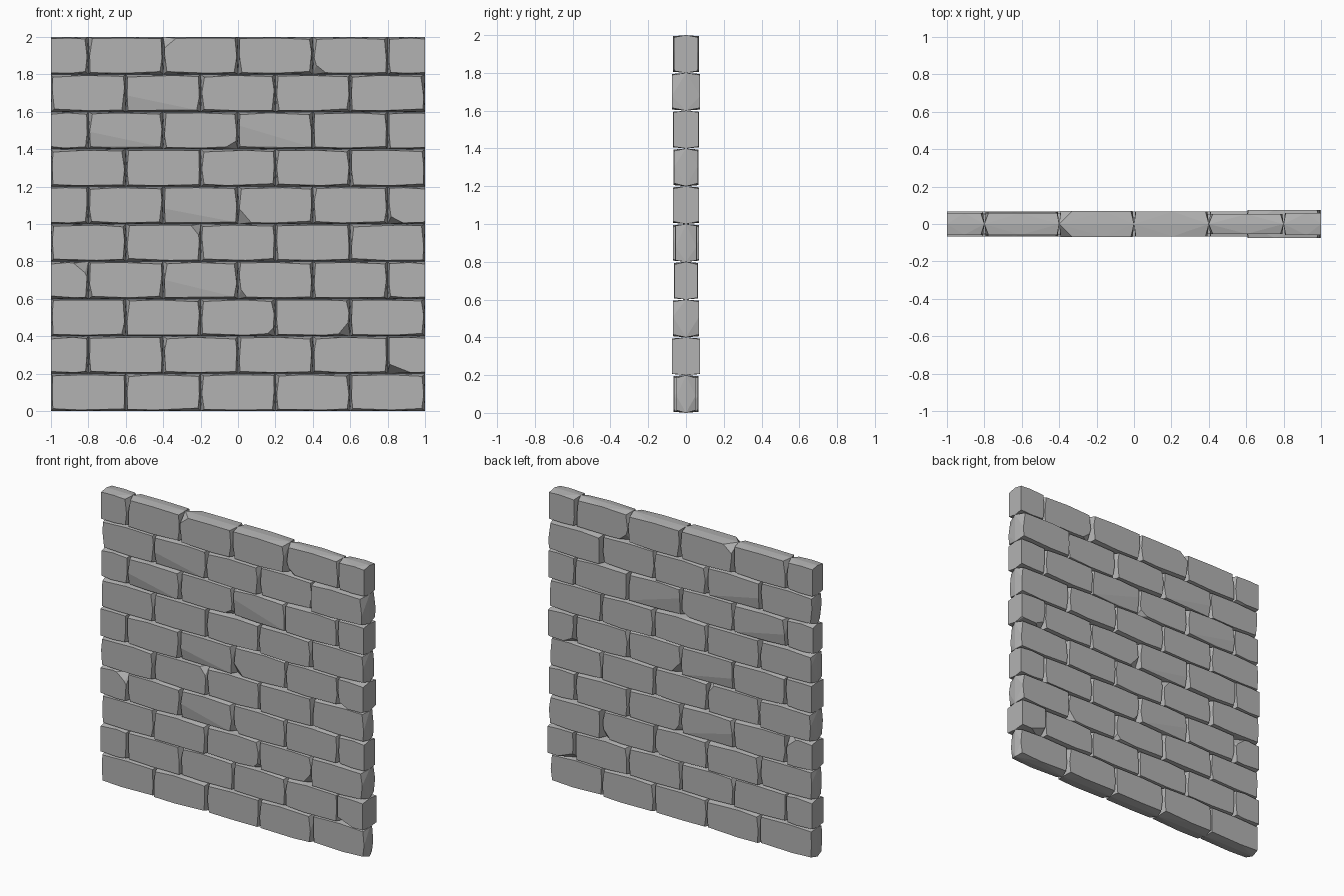
import bpy, bmesh, random

if "Cube" in bpy.data.objects:
    bpy.data.objects.remove(bpy.data.objects["Cube"], do_unlink=True)

random.seed(7)
stone = bpy.data.materials.new("grey_stone")
stone.use_nodes = True
GREY = (0.45, 0.45, 0.45, 1)
stone.diffuse_color = GREY
stone.node_tree.nodes["Principled BSDF"].inputs["Base Color"].default_value = GREY

ROW, LONG = 0.2, 0.4
# half depth of the brick at the right-hand end of each course
END_DEPTH = [0.05, 0.075, 0.07, 0.06, 0.055, 0.07, 0.06, 0.065, 0.075, 0.06]

# broken corners: (course, brick) -> side x, side z, width, height
CHIPS = {
    (9, 2): (-1, 1, 0.06, 0.05), (9, 4): (-1, -1, 0.05, 0.04),
    (7, 2): (1, -1, 0.05, 0.03), (5, 3): (-1, -1, 0.06, 0.07),
    (5, 5): (-1, -1, 0.17, 0.03), (4, 1): (1, 1, 0.04, 0.05),
    (3, 0): (1, 1, 0.06, 0.05), (3, 3): (-1, -1, 0.03, 0.04),
    (2, 3): (1, -1, 0.05, 0.06), (2, 2): (1, -1, 0.03, 0.03),
    (1, 5): (-1, -1, 0.17, 0.04),
}
# bricks whose faces are split into shallow slopes
WORN = {(8, 1), (7, 1), (7, 3), (5, 2), (3, 2)}


def face_outline(x0, x1, z0, z1, flat_left, flat_right, chip):
    """Slightly bent outline of a brick face, inset from its cell."""
    def side(flat):
        return 0 if flat else random.uniform(0.008, 0.022)

    def rise():
        return random.uniform(0.007, 0.016)

    pts = []
    for sx, x, flat in ((-1, x0, flat_left), (1, x1, flat_right)):
        for sz, z in ((-1, z0), (1, z1)):
            px, pz = x - sx * side(flat), z - sz * rise()
            if chip and chip[:2] == (sx, sz):
                pts += [(px - sx * chip[2], pz), (px, pz - sz * chip[3])]
            else:
                pts.append((px, pz))
        # outward bend half way up the end
        pts.append((x if flat else x - sx * 0.007, (z0 + z1) / 2 + random.uniform(-0.03, 0.03)))
    # outward bends along the top and bottom
    for sz, z in ((-1, z0), (1, z1)):
        pts.append((x0 + (x1 - x0) * random.uniform(0.35, 0.65), z - sz * 0.006))
    return pts


def make_brick(course, index, x0, x1):
    z0, z1 = course * ROW, (course + 1) * ROW
    half = x1 - x0 < LONG * 0.75
    flat_left, flat_right = half and x0 < -0.9, half and x1 > 0.9
    depth = END_DEPTH[course] if x1 > 0.99 else random.uniform(0.052, 0.069)
    outline = face_outline(x0, x1, z0, z1, flat_left, flat_right, CHIPS.get((course, index)))

    bm = bmesh.new()
    # full-size ridge through the middle of the wall
    for x in (x0, x1):
        for z in (z0, z1):
            bm.verts.new((x, 0, z))
    # front and back faces
    for side in (-1, 1):
        for x, z in outline:
            worn = 0.012 if (course, index) in WORN and z < z0 + ROW / 4 and x < (x0 + x1) / 2 else 0
            bm.verts.new((x, side * (depth - worn), z))
    hull = bmesh.ops.convex_hull(bm, input=bm.verts)
    spare = {v for v in hull["geom_interior"] + hull["geom_unused"] if isinstance(v, bmesh.types.BMVert)}
    bmesh.ops.delete(bm, geom=list(spare), context="VERTS")
    bmesh.ops.dissolve_limit(bm, angle_limit=0.01, verts=bm.verts, edges=bm.edges)
    bmesh.ops.recalc_face_normals(bm, faces=bm.faces)

    name = f"brick_course_{course + 1}_number_{index + 1}"
    mesh = bpy.data.meshes.new(name)
    bm.to_mesh(mesh)
    bm.free()
    mesh.materials.append(stone)
    bpy.context.collection.objects.link(bpy.data.objects.new(name, mesh))


# running bond: odd courses start and finish with a half brick
for course in range(10):
    start = -1 - (course % 2) * LONG / 2
    for index in range(5 + course % 2):
        left = start + index * LONG
        make_brick(course, index, max(left, -1), min(left + LONG, 1))
